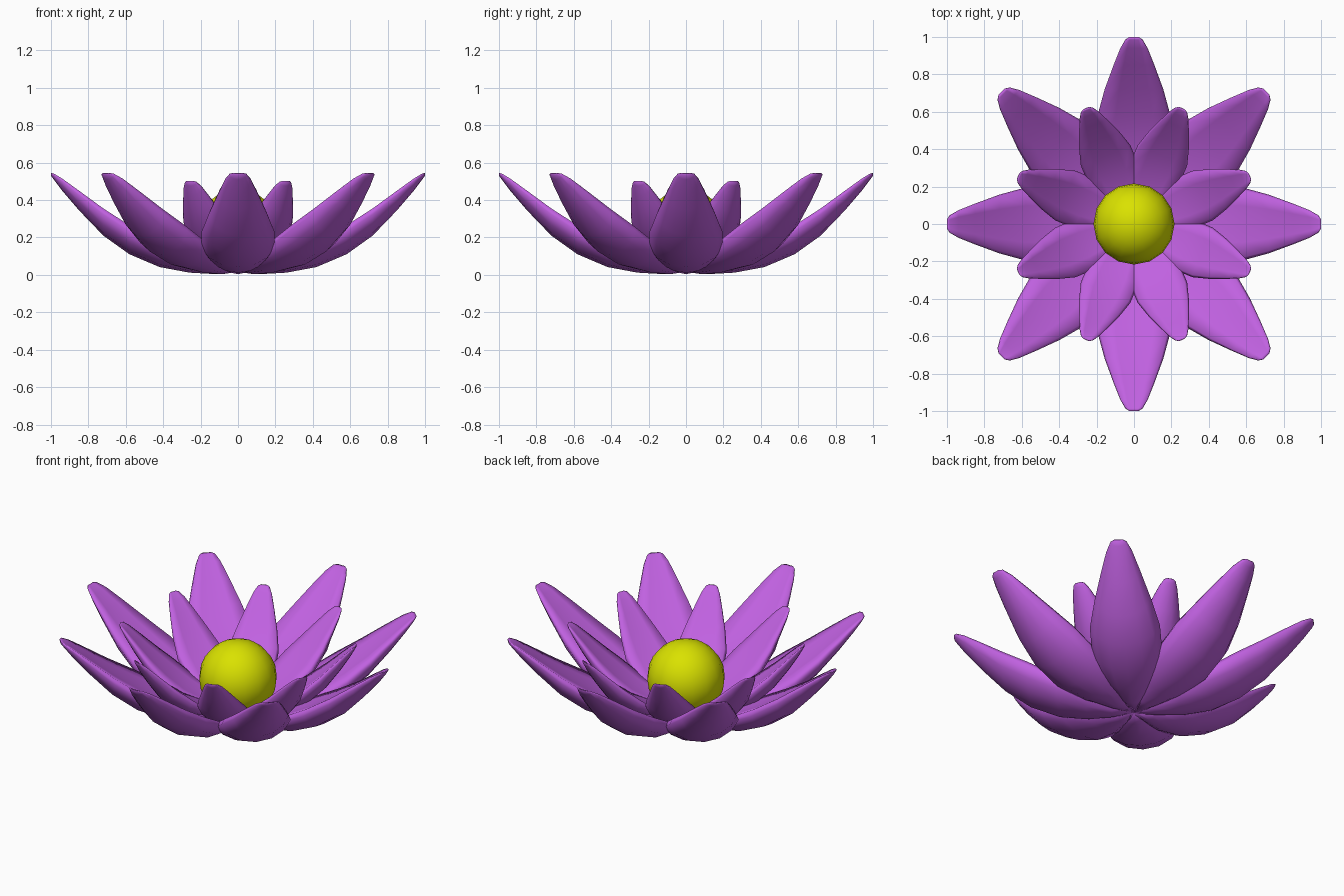
import bpy, bmesh, math

if "Cube" in bpy.data.objects:
    bpy.data.objects.remove(bpy.data.objects["Cube"])

def material(name, color):
    m = bpy.data.materials.new(name)
    m.diffuse_color = (*color, 1)
    m.use_nodes = True
    m.node_tree.nodes["Principled BSDF"].inputs["Base Color"].default_value = m.diffuse_color
    return m

PURPLE = material("petal_purple", (0.53, 0.12, 0.75))
YELLOW = material("center_yellow", (0.70, 0.76, 0.0))

# Petal stations: radius, underside height, rim height, half width
STATIONS = [(.006, .015, .05, .012), (.12, .004, .08, .085), (.26, .012, .12, .155),
            (.42, .042, .175, .195), (.58, .11, .265, .195), (.72, .21, .355, .157),
            (.85, .345, .45, .109), (.94, .45, .515, .073),
            (.985, .51, .542, .047), (1.0, .53, .545, .025)]
# Cross-section: sideways fraction, height fraction between underside and rim
SECTION = [(0, 0), (.45, .1), (.82, .4), (1, .78), (.92, 1), (.5, .96), (0, .92),
           (-.5, .96), (-.92, 1), (-1, .78), (-.82, .4), (-.45, .1)]

def petal(name, angle, scale=1.0, tilt=0.0):
    bm = bmesh.new()
    rings = []
    ca, sa, ct, st = math.cos(angle), math.sin(angle), math.cos(tilt), math.sin(tilt)
    for r, zb, ze, w in STATIONS:
        ring = []
        for u, v in SECTION:
            z = zb + v * (ze - zb)
            rr, zz = scale * (r * ct - z * st), scale * (r * st + z * ct)
            y = u * w * scale
            ring.append(bm.verts.new((rr * ca - y * sa, rr * sa + y * ca, zz)))
        rings.append(ring)
    n = len(SECTION)
    for a, b in zip(rings, rings[1:]):
        for i in range(n):
            bm.faces.new((a[i], a[(i + 1) % n], b[(i + 1) % n], b[i]))
    bm.faces.new(rings[0])
    bm.faces.new(rings[-1])
    bmesh.ops.recalc_face_normals(bm, faces=bm.faces)
    for f in bm.faces:
        f.smooth = True
    me = bpy.data.meshes.new(name)
    bm.to_mesh(me)
    bm.free()
    me.materials.append(PURPLE)
    ob = bpy.data.objects.new(name, me)
    bpy.context.collection.objects.link(ob)

# Two rings of eight petals
for k in range(8):
    petal(f"outer_petal_{k + 1}", k * math.pi / 4)
    petal(f"inner_petal_{k + 1}", (k + .5) * math.pi / 4, 0.735, math.radians(8.3))

# Yellow centre
bpy.ops.mesh.primitive_uv_sphere_add(segments=16, ring_count=12, radius=0.217,
                                     location=(0, 0, 0.24))
center = bpy.context.object
center.name = "flower_center"
center.data.materials.append(YELLOW)
bpy.ops.object.shade_smooth()
